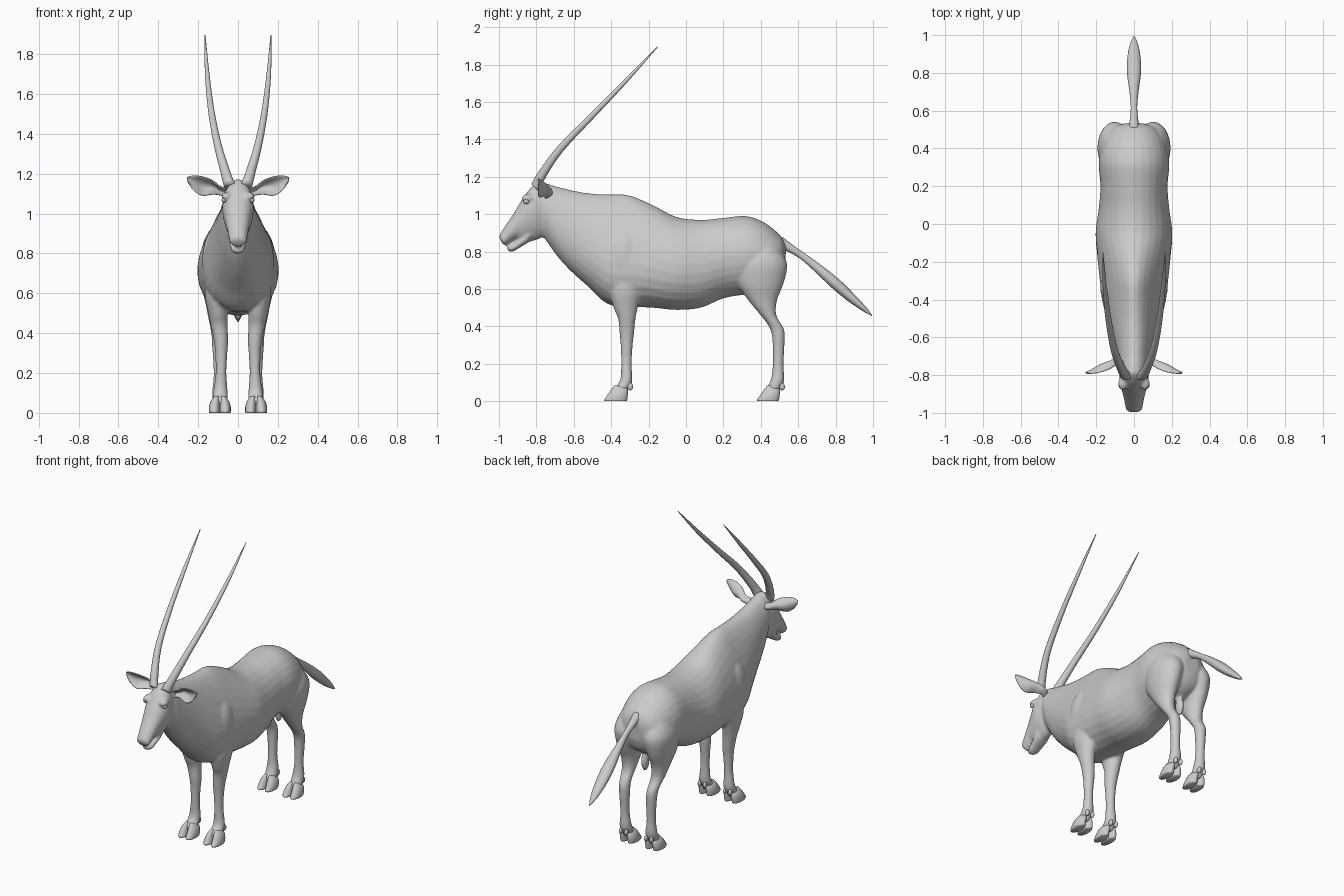
import bpy, bmesh, math
from mathutils import Vector


def finish(name, bm, mods=()):
    """Turn a bmesh into a smooth shaded object with the given modifiers."""
    bmesh.ops.recalc_face_normals(bm, faces=bm.faces)
    me = bpy.data.meshes.new(name)
    bm.to_mesh(me)
    bm.free()
    me.polygons.foreach_set("use_smooth", [True] * len(me.polygons))
    ob = bpy.data.objects.new(name, me)
    bpy.context.collection.objects.link(ob)
    for kind, props in mods:
        m = ob.modifiers.new(kind.title(), kind)
        for k, v in props.items():
            setattr(m, k, v)
    return ob


def spline(rows, steps):
    """Catmull-Rom interpolation of rows of numbers."""
    out = []
    for i in range(len(rows) - 1):
        a, b, c, d = (Vector(rows[min(max(i + k, 0), len(rows) - 1)]) for k in (-1, 0, 1, 2))
        for s in range(steps):
            t = s / steps
            out.append(b + (c - a) * (t / 2) + (a * 2 - b * 5 + c * 4 - d) * (t * t / 2)
                       + (b * 3 - a - c * 3 + d) * (t ** 3 / 2))
    return out + [Vector(rows[-1])]


def loft(bm, rows, side=1, steps=4, n=28):
    """Skin oval rings: (y1, z1, y2, z2, half width, pear factor, x centre)."""
    rings = []
    for y1, z1, y2, z2, w, p, x in spline(rows, steps):
        ring = []
        for k in range(n):
            t = 2 * math.pi * k / n
            s, c = math.sin(t), math.cos(t)
            ring.append(bm.verts.new((side * (x + w * c * (1 - p * s)),
                                      (y1 + y2) / 2 + (y1 - y2) / 2 * s,
                                      (z1 + z2) / 2 + (z1 - z2) / 2 * s)))
        rings.append(ring)
    for a, b in zip(rings, rings[1:]):
        for k in range(n):
            bm.faces.new((a[k], a[(k + 1) % n], b[(k + 1) % n], b[k]))
    bm.faces.new(rings[0])
    bm.faces.new(rings[-1])


def ball(bm, loc, size):
    vs = bmesh.ops.create_uvsphere(bm, u_segments=20, v_segments=12, radius=1)["verts"]
    bmesh.ops.scale(bm, vec=size, verts=vs)
    bmesh.ops.translate(bm, vec=loc, verts=vs)


# Torso and neck, rump to poll
torso = [(.535, .83, .53, .70, .05, 0, 0), (.505, .885, .50, .63, .125, 0, 0),
         (.42, .955, .42, .58, .17, 0, 0), (.32, .99, .32, .57, .187, 0, 0),
         (.20, .98, .20, .55, .178, 0, 0), (.08, .97, .08, .50, .187, .05, 0),
         (-.05, .985, -.05, .488, .203, .1, 0), (-.18, 1.05, -.18, .50, .188, .25, 0),
         (-.30, 1.10, -.30, .505, .172, .35, 0), (-.40, 1.105, -.42, .52, .160, .33, 0),
         (-.50, 1.11, -.52, .61, .135, .25, 0), (-.60, 1.125, -.61, .69, .112, .15, 0),
         (-.70, 1.15, -.68, .765, .093, .1, 0), (-.76, 1.167, -.735, .84, .078, 0, 0),
         (-.80, 1.14, -.79, .92, .05, 0, 0)]
# Head with separate lower jaw
head = [(-.74, 1.16, -.70, .93, .06, 0, 0), (-.79, 1.172, -.755, .885, .072, -.1, 0),
        (-.84, 1.13, -.80, .862, .077, -.2, 0), (-.885, 1.065, -.86, .85, .065, -.2, 0),
        (-.93, .99, -.905, .866, .055, -.1, 0), (-.975, .925, -.935, .852, .048, 0, 0),
        (-.998, .885, -.965, .834, .041, 0, 0), (-.993, .862, -.977, .838, .022, 0, 0)]
jaw = [(-.83, .93, -.84, .85, .05, 0, 0), (-.895, .866, -.89, .82, .042, 0, 0),
       (-.93, .842, -.93, .798, .034, 0, 0), (-.955, .83, -.955, .806, .02, 0, 0)]
# Legs, listed as front point, back point, width
hind = [(.34, .85, .48, .84, .06, 0, .09), (.27, .75, .54, .74, .092, 0, .10),
        (.27, .64, .522, .63, .075, 0, .108), (.325, .55, .487, .54, .054, 0, .108),
        (.39, .47, .483, .46, .042, 0, .105), (.443, .40, .522, .39, .034, 0, .10),
        (.462, .33, .528, .335, .033, 0, .097), (.464, .20, .522, .20, .027, 0, .095),
        (.455, .12, .525, .11, .036, 0, .093), (.43, .065, .505, .065, .037, 0, .092),
        (.43, .04, .495, .04, .03, 0, .092)]
fore = [(-.39, .75, -.22, .75, .06, 0, .10), (-.41, .60, -.235, .60, .062, 0, .105),
        (-.387, .50, -.258, .50, .049, 0, .10), (-.363, .44, -.27, .44, .042, 0, .095),
        (-.355, .36, -.278, .36, .036, 0, .085), (-.349, .29, -.286, .29, .03, 0, .084),
        (-.347, .20, -.29, .20, .027, 0, .085), (-.353, .11, -.288, .10, .036, 0, .088),
        (-.39, .065, -.307, .065, .037, 0, .09), (-.39, .04, -.315, .04, .03, 0, .09)]

bm = bmesh.new()
for rows in (torso, head, jaw):
    loft(bm, rows)
for side in (1, -1):
    loft(bm, hind, side)
    loft(bm, fore, side)
    ball(bm, (side * .058, -.845, 1.085), (.026, .035, .022))   # brow
    ball(bm, (side * .105, -.33, .76), (.075, .11, .17))        # shoulder
ball(bm, (0, .42, .53), (.022, .03, .065))
finish("body", bm, [("REMESH", dict(mode="VOXEL", voxel_size=.008, use_smooth_shade=True)),
                    ("SMOOTH", dict(factor=.5, iterations=6))])

# Cloven hooves and dewclaws
for label, y0, y1 in (("front", -.437, -.315), ("hind", .38, .497)):
    bm = bmesh.new()
    for side in (1, -1):
        for dx in (-.027, .027):
            x = .091
            loft(bm, [(y0 + .055, .085, y1, .075, .014, 0, x + dx * .6),
                      (y0 + .035, .06, y1 + .005, .05, .025, 0, x + dx * .85),
                      (y0 + .015, .03, y1 + .003, .025, .028, 0, x + dx),
                      (y0, .008, y1, .006, .028, 0, x + dx),
                      (y0 + .003, 0, y1 - .003, 0, .026, 0, x + dx)], side, 3, 16)
            ball(bm, (side * (x + dx * .7), y1 + .016, .078), (.011, .016, .02))
    finish(label + "_hooves", bm)

# Tail: thin root, tufted end
tail = [(.49, .855, .034, .03), (.556, .818, .023, .022), (.62, .778, .019, .017),
        (.70, .715, .024, .024), (.80, .628, .030, .037), (.88, .556, .025, .035),
        (.95, .496, .015, .022), (.995, .457, .002, .003)]
bm = bmesh.new()
loft(bm, [(y + r * .67, z + r * .74, y - r * .67, z - r * .74, w, 0, 0) for y, z, r, w in tail])
finish("tail", bm)

# Long swept horns
horn = [(-.805, 1.14, .03, .042), (-.77, 1.21, .025, .064), (-.674, 1.347, .02, .102),
        (-.513, 1.515, .016, .134), (-.326, 1.708, .011, .155), (-.152, 1.895, .002, .165)]
# Cupped ears: x, edge y, z, half height, cup depth
ear = [(.045, -.765, 1.10, .022, .03), (.09, -.75, 1.115, .022, .035),
       (.13, -.77, 1.132, .036, .042), (.18, -.787, 1.138, .048, .04),
       (.225, -.792, 1.155, .035, .018), (.255, -.79, 1.174, .008, .003)]
for side, label in ((1, "left"), (-1, "right")):
    bm = bmesh.new()
    loft(bm, [(y - r * .72, z + r * .69, y + r * .72, z - r * .69, r, 0, x)
              for y, z, r, x in horn], side, 6, 16)
    finish(label + "_horn", bm)

    bm = bmesh.new()
    grid = []
    for x, y, z, h, d in spline(ear, 4):
        grid.append([bm.verts.new((side * x, y + d * (1 - v * v), z + h * v))
                     for v in (k / 5 - 1 for k in range(11))])
    for a, b in zip(grid, grid[1:]):
        for k in range(10):
            bm.faces.new((a[k], a[k + 1], b[k + 1], b[k]))
    finish(label + "_ear", bm, [("SOLIDIFY", dict(thickness=.009, offset=0)),
                                ("SUBSURF", dict(levels=1, render_levels=1))])

    bm = bmesh.new()
    ball(bm, (side * .069, -.853, 1.068), (.014, .016, .013))
    finish(label + "_eye", bm)
